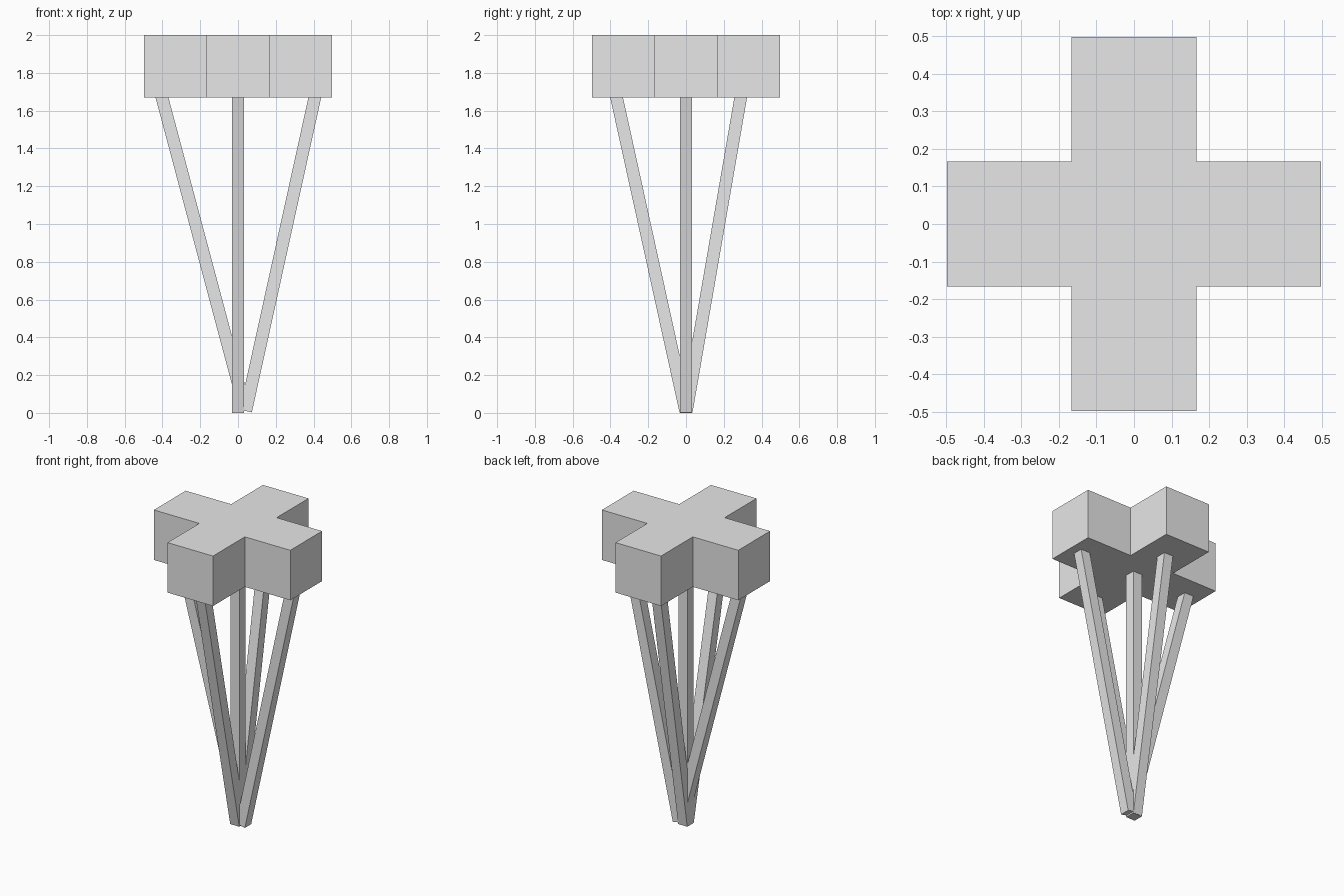
import bpy
import bmesh
from mathutils import Vector

if "Cube" in bpy.data.objects:
    bpy.data.objects.remove(bpy.data.objects["Cube"])

grey = bpy.data.materials.new("light grey")
grey.diffuse_color = (0.8, 0.8, 0.8, 1)
grey.use_nodes = True
grey.node_tree.nodes["Principled BSDF"].inputs["Base Color"].default_value = grey.diffuse_color


def finish(name, bm):
    bmesh.ops.recalc_face_normals(bm, faces=bm.faces)
    mesh = bpy.data.meshes.new(name)
    bm.to_mesh(mesh)
    bm.free()
    mesh.materials.append(grey)
    obj = bpy.data.objects.new(name, mesh)
    bpy.context.collection.objects.link(obj)
    return obj


# Cross-shaped head: plus outline extruded upward
A, B = 0.166, 0.498
BOTTOM, TOP = 1.67, 2.0
corner = [(B, -A), (B, A), (A, A)]
outline = []
for _ in range(4):
    outline += corner
    corner = [(-y, x) for x, y in corner]
bm = bmesh.new()
face = bm.faces.new([bm.verts.new((x, y, BOTTOM)) for x, y in outline])
ext = bmesh.ops.extrude_face_region(bm, geom=[face])
bmesh.ops.translate(bm, vec=(0, 0, TOP - BOTTOM),
                    verts=[v for v in ext["geom"] if isinstance(v, bmesh.types.BMVert)])
finish("cross_head", bm)


# Square struts fanning out from the foot to the head
def strut(name, foot, top, width=0.066):
    foot, top = Vector(foot), Vector(top)
    axis = top - foot
    bm = bmesh.new()
    bmesh.ops.create_cube(bm, size=1)
    bmesh.ops.scale(bm, vec=(width, width, axis.length), verts=bm.verts)
    obj = finish(name, bm)
    obj.location = (foot + top) / 2
    obj.rotation_mode = 'QUATERNION'
    obj.rotation_quaternion = Vector((0, 0, 1)).rotation_difference(axis)


strut("centre_strut", (0, 0, 0), (0, 0, 1.675))
strut("left_strut", (0.039, 0, 0.012), (-0.408, 0, 1.69))
strut("right_strut", (0.041, 0, 0.010), (0.411, 0, 1.69))
strut("front_strut", (0, -0.002, 0.008), (0, -0.372, 1.69))
strut("back_strut", (0, 0.002, 0.008), (0, 0.293, 1.69))
